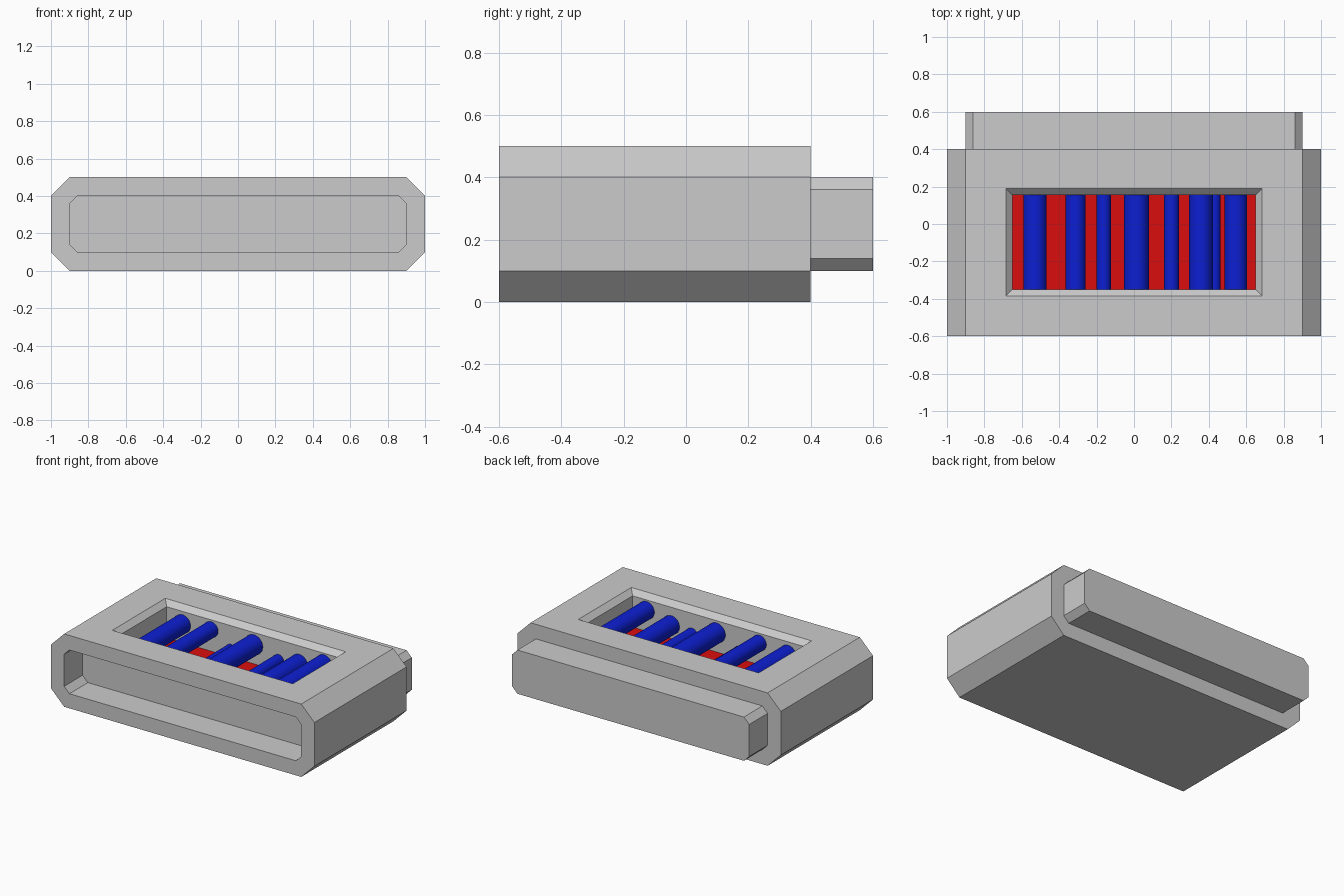
import bpy, bmesh, math
from mathutils import Matrix

if "Cube" in bpy.data.objects:
    bpy.data.objects.remove(bpy.data.objects["Cube"])


def material(name, rgb):
    m = bpy.data.materials.new(name)
    m.diffuse_color = (*rgb, 1)
    m.use_nodes = True
    m.node_tree.nodes["Principled BSDF"].inputs["Base Color"].default_value = m.diffuse_color
    return m


GREY = material("light grey", (0.6, 0.6, 0.6))
RED = material("red", (0.71, 0.004, 0.004))
BLUE = material("blue", (0.004, 0.014, 0.65))


def finish(bm, name, mat):
    bmesh.ops.recalc_face_normals(bm, faces=bm.faces)
    me = bpy.data.meshes.new(name)
    bm.to_mesh(me)
    bm.free()
    me.materials.append(mat)
    ob = bpy.data.objects.new(name, me)
    bpy.context.collection.objects.link(ob)
    return ob


def loft(name, rings, mat):
    """Closed solid through a stack of matching rings."""
    bm = bmesh.new()
    loops = [[bm.verts.new(p) for p in r] for r in rings]
    for a, b in zip(loops, loops[1:]):
        for i in range(len(a)):
            j = (i + 1) % len(a)
            bm.faces.new((a[i], a[j], b[j], b[i]))
    bm.faces.new(loops[0])
    bm.faces.new(loops[-1])
    return finish(bm, name, mat)


def octagon(y, w, z0, z1, c):
    """Rectangle in xz with chamfered corners."""
    return [(x, y, z) for x, z in (
        (-w + c, z0), (w - c, z0), (w, z0 + c), (w, z1 - c),
        (w - c, z1), (-w + c, z1), (-w, z1 - c), (-w, z0 + c))]


# Window opening, grown by g on every side
X, Y0, Y1 = 0.65, -0.35, 0.155


def window(z, g=0):
    return [(-X - g, Y0 - g, z), (X + g, Y0 - g, z),
            (X + g, Y1 + g, z), (-X - g, Y1 + g, z)]


# Main casing with a front socket and a bevelled top window
casing = loft("casing", [octagon(y, 1, 0, 0.5, 0.1) for y in (-0.6, 0.4)], GREY)
socket = loft("socket_cutter",
              [octagon(y, 0.9, 0.1, 0.4, 0.04) for y in (-0.7, -0.4)], GREY)
opening = loft("window_cutter", [window(0.245), window(0.465),
               window(0.5, 0.035), window(0.52, 0.055)], GREY)
for cutter in (socket, opening):
    mod = casing.modifiers.new(cutter.name, 'BOOLEAN')
    mod.operation = 'DIFFERENCE'
    mod.solver = 'EXACT'
    mod.object = cutter
    cutter.hide_render = True
    cutter.hide_set(True)

# Plug at the back that matches the socket
loft("plug", [octagon(y, 0.9, 0.1, 0.4, 0.04) for y in (0.4, 0.6)], GREY)

# Red floor inside the window
loft("window_floor", [window(0.245), window(0.25)], RED)

# Blue rods across the window: centre x, centre z, radius
rods = [(-0.53, 0.38, 0.062), (-0.312, 0.40, 0.053), (-0.162, 0.30, 0.038),
        (0.013, 0.383, 0.067), (0.2, 0.325, 0.04), (0.357, 0.345, 0.063),
        (0.43, 0.30, 0.032), (0.545, 0.395, 0.06)]
for i, (x, z, r) in enumerate(rods):
    bm = bmesh.new()
    bmesh.ops.create_cone(
        bm, cap_ends=True, segments=32, radius1=r, radius2=r, depth=Y1 - Y0,
        matrix=Matrix.Translation((x, (Y0 + Y1) / 2, z))
        @ Matrix.Rotation(math.pi / 2, 4, 'X'))
    rod = finish(bm, f"rod_{i + 1}", BLUE)
    bpy.ops.object.select_all(action='DESELECT')
    rod.select_set(True)
    bpy.context.view_layer.objects.active = rod
    bpy.ops.object.shade_smooth_by_angle(angle=math.radians(30))
